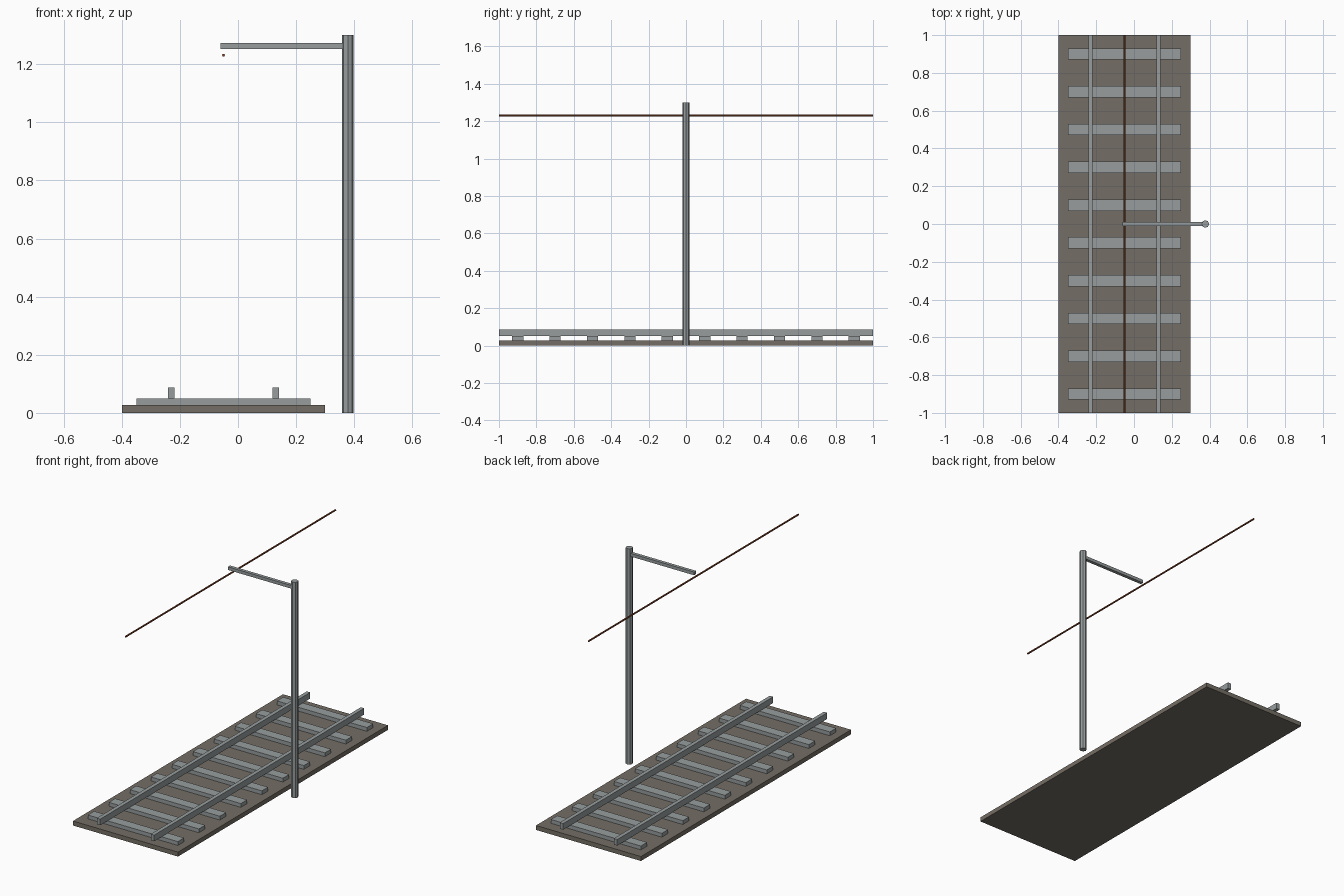
import bpy
import math

cube = bpy.data.objects.get("Cube")
if cube:
    bpy.data.objects.remove(cube, do_unlink=True)


def material(name, colour):
    mat = bpy.data.materials.new(name)
    mat.use_nodes = True
    mat.diffuse_color = (*colour, 1)
    mat.node_tree.nodes["Principled BSDF"].inputs["Base Color"].default_value = (*colour, 1)
    return mat


gravel = material("gravel_brown", (0.175, 0.155, 0.13))
steel = material("steel_grey", (0.31, 0.335, 0.34))
copper = material("copper_brown", (0.22, 0.06, 0.025))


def finish(name, mat):
    obj = bpy.context.object
    obj.name = name
    obj.data.name = name
    obj.data.materials.append(mat)
    return obj


def box(name, mat, x, y, z):
    """Box spanning the given (low, high) ranges."""
    spans = (x, y, z)
    bpy.ops.mesh.primitive_cube_add(size=1, location=[(a + b) / 2 for a, b in spans])
    bpy.context.object.scale = [b - a for a, b in spans]
    bpy.ops.object.transform_apply(location=False, rotation=False, scale=True)
    return finish(name, mat)


# Ballast bed
box("ballast_bed", gravel, (-0.4, 0.3), (-1, 1), (0, 0.027))

# Sleepers, evenly spaced along the track
for i in range(10):
    y = -0.9 + 0.2 * i
    box(f"sleeper_{i + 1}", steel, (-0.35, 0.25), (y - 0.03, y + 0.03), (0.027, 0.05))

# Rails
for side, x in (("right", -0.23), ("left", 0.13)):
    box(f"{side}_rail", steel, (x - 0.0115, x + 0.0115), (-1, 1), (0.05, 0.087))

# Mast with vertices on the axes, and its cantilever arm
bpy.ops.mesh.primitive_cylinder_add(vertices=8, radius=0.02, depth=1.3,
                                    location=(0.378, 0, 0.65))
finish("mast", steel)
box("cantilever_arm", steel, (-0.06, 0.39), (-0.01, 0.01), (1.253, 1.272))

# Overhead contact wire
bpy.ops.mesh.primitive_cylinder_add(vertices=8, radius=0.005, depth=2,
                                    location=(-0.05, 0, 1.231),
                                    rotation=(math.pi / 2, 0, 0))
finish("contact_wire", copper)
